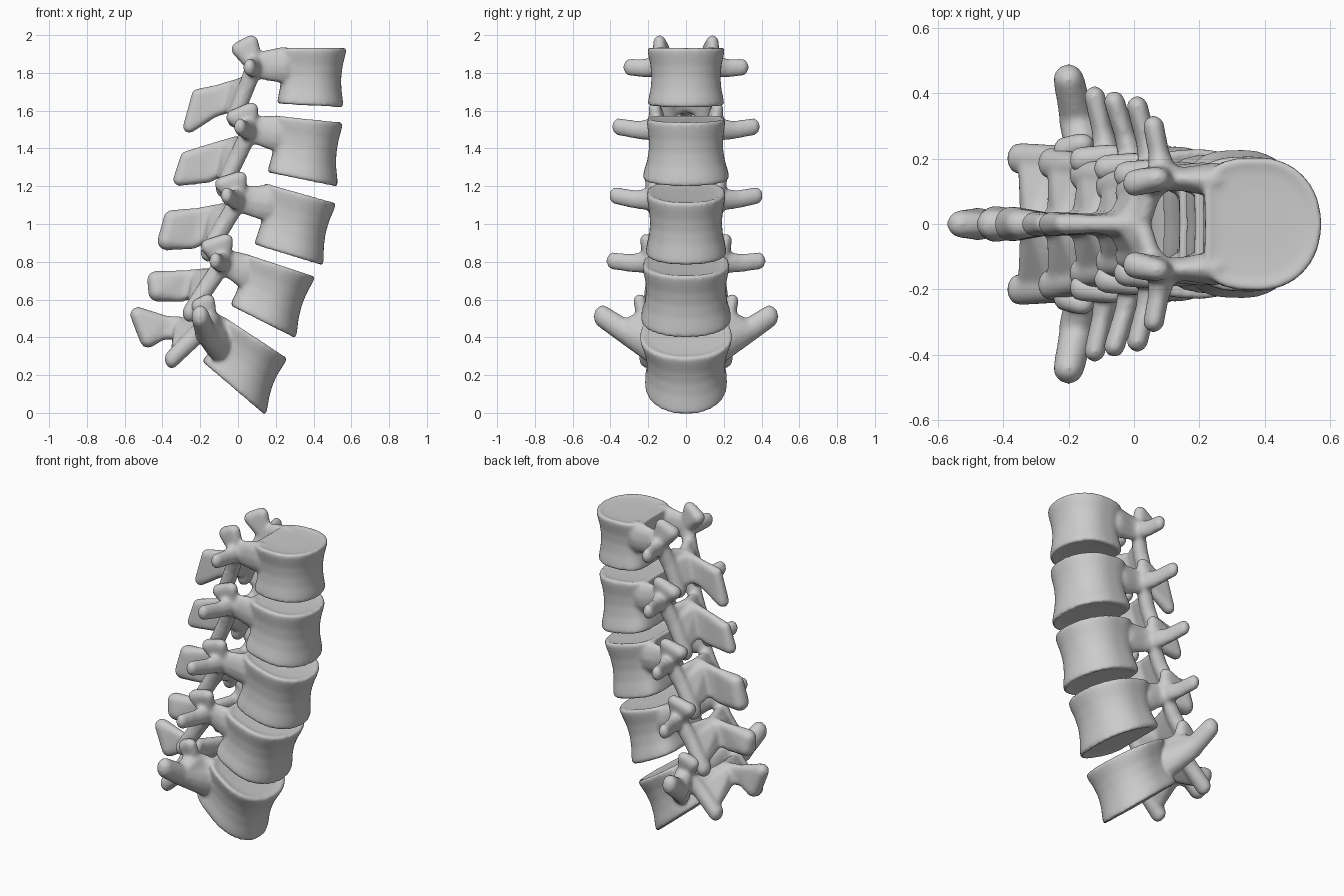
import bpy, bmesh, math
from mathutils import Vector as V, Matrix

if "Cube" in bpy.data.objects:
    bpy.data.objects.remove(bpy.data.objects["Cube"])


def hull(bm, balls):
    """Convex skin around a set of (centre, radii) ellipsoids."""
    verts = []
    for c, r in balls:
        m = Matrix.Translation(c) @ Matrix.Diagonal((*r, 1))
        t = bmesh.new()
        bmesh.ops.create_icosphere(t, subdivisions=2, radius=1, matrix=m)
        verts += [bm.verts.new(v.co) for v in t.verts]
        t.free()
    res = bmesh.ops.convex_hull(bm, input=verts, use_existing_faces=False)
    dead = {e for e in res["geom_interior"] + res["geom_unused"] if isinstance(e, bmesh.types.BMVert)}
    bmesh.ops.delete(bm, geom=list(dead), context='VERTS')


def chain(bm, balls):
    for a, b in zip(balls, balls[1:]):
        hull(bm, [a, b])


def body(bm, bl, br, tl, tr, wb, wt):
    """Kidney-section drum with a waist and dished end plates."""
    n = 48
    prof = [(.04, .5), (.03, .82), (0, .96), (.03, 1.01), (.12, .99), (.3, .93), (.5, .905),
            (.7, .93), (.88, .99), (.97, 1.01), (1, .96), (.97, .82), (.96, .5)]
    rings = []
    for t, s in prof:
        back, front = V(bl).lerp(V(tl), t), V(br).lerp(V(tr), t)
        mid, half = (back + front) / 2, (front - back) / 2
        w = wb + (wt - wb) * t
        ring = []
        for i in range(n):
            a = 2 * math.pi * i / n
            c, d = math.cos(a), math.sin(a)
            k = 2 / (2.1 if c > 0 else 2.9)
            px = math.copysign(abs(c) ** k, c)
            py = math.copysign(abs(d) ** k, d)
            if c < 0:
                px *= 1.1 - .22 * (1 - py * py)
            p = mid + half * px * s
            ring.append(bm.verts.new((p.x, py * w * s, p.y)))
        rings.append(ring)
    for a, b in zip(rings, rings[1:]):
        for i in range(n):
            j = (i + 1) % n
            bm.faces.new((a[i], a[j], b[j], b[i]))
    bm.faces.new(rings[0][::-1])
    bm.faces.new(rings[-1])


def vertebra(name, corners, widths, joint, sup, sup_back, trans, inf, spine, tr, tip):
    bm = bmesh.new()
    body(bm, *corners, *widths)
    bl, br, tl, _ = [V(c) for c in corners]
    root = bl.lerp(tl, .7) + (br - bl) * .15
    # spinous process: three stations of upper and lower edge points
    st = []
    for (xt, zt, xb, zb), r in zip(spine, (.032, .026, tip)):
        st.append([(V((xt, 0, zt)), (r, r, r)), (V((xb, 0, zb)), (r * 1.1, r * 1.2, r * 1.1))])
    for a, b in zip(st, st[1:]):
        hull(bm, a + b)
    mids = [(a[0].lerp(b[0], .35), (.026, .026, .026)) for a, b in zip(st[0], st[1])]
    big = tr > .04
    for s in (1, -1):
        def P(p):
            return V((p[0], p[1] * s, p[2]))
        J, S, B, T, I = P(joint), P(sup), P(sup_back), P(trans), P(inf)
        M = J.lerp(I, .45) - V((0, .012 * s, 0))
        R = V((root.x, widths[1] * .66 * s, root.y))
        # pedicle
        chain(bm, [(R, (.06, .055, .1)), (R.lerp(J, .55), (.04, .038, .085)),
                   (J, (.045, .038, .068))])
        # superior articular process
        hull(bm, [(J, (.042, .04, .05)), (S, (.04, .034, .036)), (B, (.034, .042, .04))])
        # transverse process, with a broad low root on the lowest bone
        if big:
            mid = J.lerp(T, .45) + V((0, 0, -.065))
            low = R + V((-.035, .045 * s, -.035))
            chain(bm, [(low, (.07, .04, .1)), (mid, (.055, .05, .07)),
                       (T, (tr, tr, tr * 1.3))])
            hull(bm, [(J, (.06, .05, .07)), (mid, (.06, .05, .07)), (low, (.06, .03, .07))])
        else:
            mid = J.lerp(T, .5) - V((0, 0, tr * .3))
            chain(bm, [(J, (tr * 1.5, tr, tr * 1.9)), (mid, (tr, tr, tr * 1.5)),
                       (T, (tr, tr, tr * 1.4))])
        # pars and inferior articular process
        chain(bm, [(J, (.045, .04, .06)), (M, (.044, .044, .055)), (I, (.04, .05, .052))])
        # lamina
        hull(bm, st[0] + [(J.lerp(M, .6), (.03, .032, .04)), (M.lerp(I, .45), (.032, .036, .035))])
        hull(bm, mids + st[0] + [(M, (.03, .034, .034)), (M.lerp(I, .8), (.03, .038, .03))])
    bmesh.ops.recalc_face_normals(bm, faces=bm.faces)
    me = bpy.data.meshes.new(name)
    bm.to_mesh(me)
    bm.free()
    ob = bpy.data.objects.new(name, me)
    bpy.context.collection.objects.link(ob)
    # fuse the parts into one smooth bone
    rm = ob.modifiers.new("fuse", 'REMESH')
    rm.mode, rm.voxel_size, rm.use_smooth_shade = 'VOXEL', .01, True
    sm = ob.modifiers.new("soften", 'SMOOTH')
    sm.factor, sm.iterations = .5, 8


vertebra("vertebra_1_top", [(.19, 1.635), (.555, 1.615), (.195, 1.935), (.573, 1.935)], (.2, .203),
         (.09, .14, 1.84), (.07, .14, 1.965), (-.002, .125, 1.925), (.06, .3, 1.83),
         (-.02, .095, 1.56),
         [(.02, 1.745, -.03, 1.63), (-.12, 1.71, -.13, 1.59), (-.215, 1.685, -.258, 1.515)],
         .033, .032)
vertebra("vertebra_2", [(.138, 1.275), (.525, 1.195), (.165, 1.58), (.553, 1.54)], (.228, .205),
         (.065, .15, 1.5), (.07, .165, 1.61), (-.03, .15, 1.565), (.01, .36, 1.515),
         (-.08, .115, 1.19),
         [(-.01, 1.435, -.06, 1.3), (-.15, 1.4, -.16, 1.245), (-.275, 1.355, -.31, 1.235)],
         .033, .032)
vertebra("vertebra_3_middle", [(.068, .895), (.447, .778), (.12, 1.225), (.518, 1.113)], (.212, .207),
         (.005, .165, 1.13), (.01, .185, 1.245), (-.09, .17, 1.21), (-.06, .375, 1.15),
         (-.16, .15, .85),
         [(-.08, 1.08, -.13, .95), (-.22, 1.06, -.24, .895), (-.35, 1.03, -.378, .91)],
         .033, .046)
vertebra("vertebra_4", [(-.058, .575), (.302, .393), (.008, .855), (.408, .725)], (.238, .228),
         (-.075, .185, .8), (-.065, .21, .915), (-.165, .195, .88), (-.12, .39, .805),
         (-.255, .185, .53),
         [(-.18, .735, -.21, .65), (-.29, .73, -.3, .615), (-.435, .705, -.425, .64)],
         .033, .048)
vertebra("vertebra_5_bottom", [(-.208, .285), (.143, -.015), (-.088, .52), (.26, .293)], (.215, .243),
         (-.15, .22, .48), (-.16, .245, .595), (-.215, .225, .565), (-.2, .442, .51),
         (-.35, .2, .285),
         [(-.27, .475, -.28, .42), (-.38, .49, -.4, .415), (-.53, .52, -.475, .39)],
         .048, .043)
